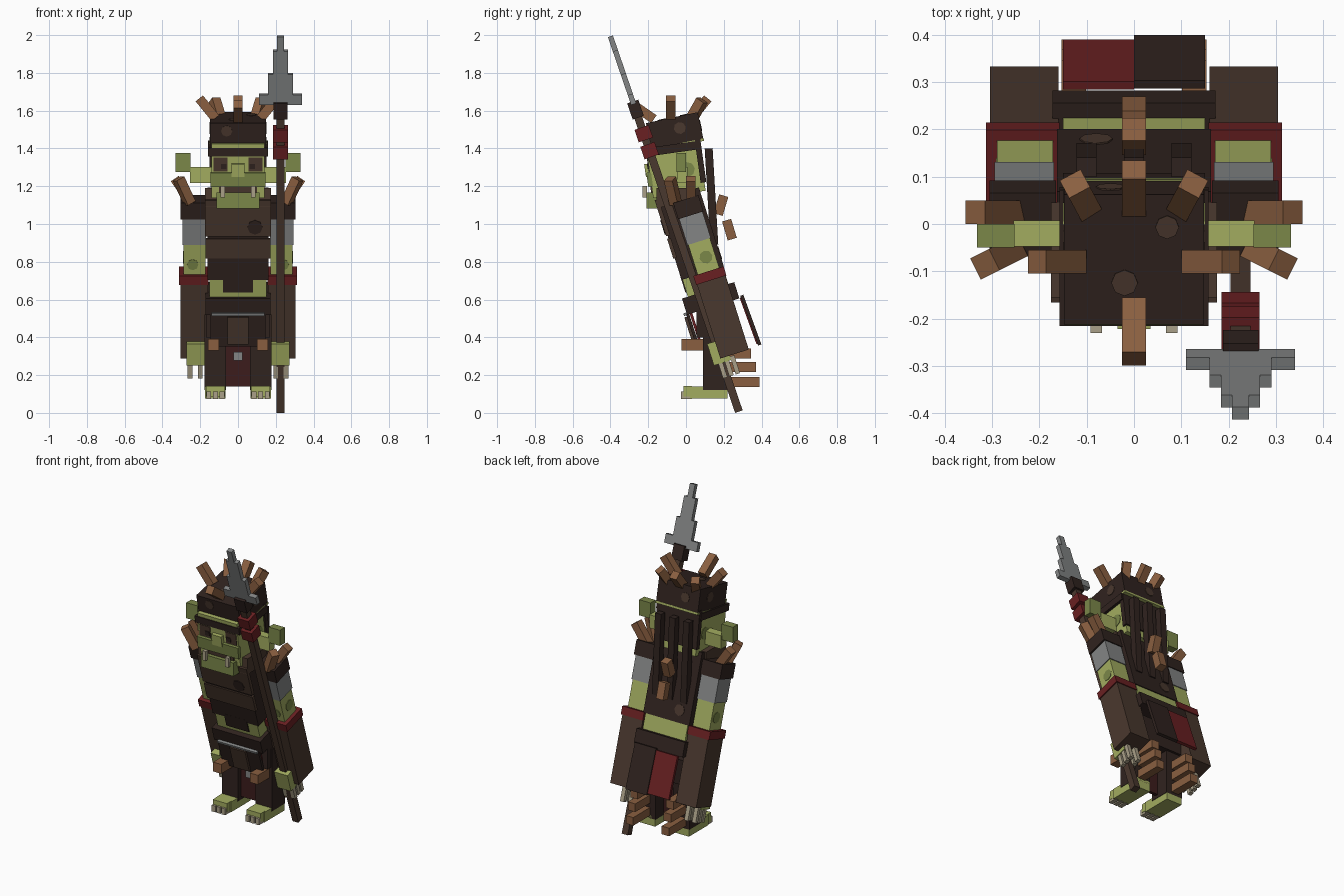
import bpy, bmesh
from math import radians
from mathutils import Matrix, Vector

cube = bpy.data.objects.get("Cube")
if cube:
    bpy.data.objects.remove(cube, do_unlink=True)


def material(name, code):
    rgb = [int(code[i:i + 2], 16) / 255 for i in (0, 2, 4)]
    col = [c / 12.92 if c < 0.04 else ((c + 0.055) / 1.055) ** 2.4 for c in rgb] + [1]
    m = bpy.data.materials.new(name)
    m.use_nodes = True
    m.diffuse_color = col
    m.node_tree.nodes["Principled BSDF"].inputs["Base Color"].default_value = col
    return m


black = material("black leather", "30231f")
brown = material("brown cloth", "4a382e")
red = material("red cloth", "6a2022")
dark_red = material("dark red cloth", "3c1c1c")
green = material("green skin", "a2ac60")
moss = material("dark green skin", "7b8749")
steel = material("grey steel", "838585")
horn = material("brown horn", "8a5f40")
bone = material("pale bone", "aaa088")


def frame(y, z, tilt=0, x=0):
    return Matrix.Translation((x, y, z)) @ Matrix.Rotation(radians(tilt), 4, 'X')


WORLD = Matrix.Identity(4)


def finish(name, bm, mat, matrix):
    mesh = bpy.data.meshes.new(name)
    bm.transform(matrix)
    bm.to_mesh(mesh)
    bm.free()
    mesh.materials.append(mat)
    ob = bpy.data.objects.new(name, mesh)
    bpy.context.collection.objects.link(ob)


def box(name, mat, size, loc=(0, 0, 0), fr=WORLD):
    bm = bmesh.new()
    bmesh.ops.create_cube(bm, size=1)
    finish(name, bm, mat, fr @ Matrix.Translation(loc) @ Matrix.Diagonal((*size, 1)))


def spike(name, base, tip, width=0.05, mat=horn):
    a, b = Vector(base), Vector(tip)
    turn = (b - a).to_track_quat('Z', 'Y').to_matrix().to_4x4()
    box(name, mat, (width, width, (b - a).length), fr=Matrix.Translation((a + b) / 2) @ turn)


def spot(name, mat, radius, loc, axis, fr=WORLD):
    """Thin eight-sided patch facing along an axis."""
    bm = bmesh.new()
    bmesh.ops.create_cone(bm, cap_ends=True, segments=8, radius1=radius, radius2=radius, depth=0.006)
    turn = Vector(axis).to_track_quat('Z', 'Y').to_matrix().to_4x4()
    finish(name, bm, mat, fr @ Matrix.Translation(loc) @ turn)


# Torso, leaning forward
torso = frame(0.126, 0.62, 17.5)
box("belly", green, (0.3, 0.225, 0.16), (0, 0, 0.07), torso)
box("vest", black, (0.325, 0.235, 0.44), (0, 0, 0.345), torso)
box("lower_chest_plate", brown, (0.345, 0.02, 0.11), (0, -0.115, 0.3), torso)
box("upper_chest_plate", brown, (0.35, 0.022, 0.2), (0, -0.115, 0.47), torso)
box("vest_fringe", black, (0.16, 0.02, 0.09), (0, -0.108, 0.1), torso)
box("belt", black, (0.345, 0.29, 0.09), (0, 0, -0.015), torso)
spot("chest_patch", black, 0.04, (0.09, -0.127, 0.42), (0, -1, 0), torso)
spot("back_patch", brown, 0.035, (-0.08, 0.118, 0.2), (0, 1, 0), torso)
spike("upper_back_bone", (0, 0.17, 1.05), (0, 0.2, 1.15))
spike("lower_back_bone", (0, 0.245, 0.92), (0, 0.215, 1.02))

# Skirt panels
back_skirt = frame(0.34, 0.49, 20)
box("back_skirt_black", black, (0.15, 0.018, 0.28), (0.075, 0.003, 0), back_skirt)
box("back_skirt_red", red, (0.15, 0.018, 0.26), (-0.075, -0.003, 0), back_skirt)
front_skirt = frame(0.035, 0.44, 17.5)
box("front_skirt", black, (0.29, 0.016, 0.18), (0, 0, 0), front_skirt)
box("front_skirt_lining", red, (0.27, 0.014, 0.18), (0, 0.018, 0), front_skirt)
box("front_flap", brown, (0.11, 0.016, 0.15), (0, -0.014, 0), front_skirt)
box("belt_chain", steel, (0.28, 0.018, 0.014), (0, -0.012, 0.09), front_skirt)
box("hips", black, (0.34, 0.18, 0.16), (0, 0.145, 0.48))
box("loincloth", dark_red, (0.13, 0.02, 0.26), (0, 0.13, 0.27))
box("loincloth_buckle", steel, (0.05, 0.01, 0.045), (0, 0.116, 0.3))

# Head with hood
head = frame(-0.055, 1.3, 8)
box("head", green, (0.28, 0.28, 0.29), (0, 0, 0), head)
box("brow_band", black, (0.315, 0.29, 0.045), (0, 0, 0.1), head)
box("head_back_cover", black, (0.3, 0.03, 0.24), (0, 0.135, 0.02), head)
box("cheek_band", moss, (0.29, 0.025, 0.075), (0, -0.145, -0.045), head)
box("nose", green, (0.07, 0.035, 0.07), (0, -0.145, 0.005), head)
box("mouth", brown, (0.2, 0.012, 0.06), (0, -0.141, -0.11), head)
box("jaw", moss, (0.23, 0.19, 0.085), (0, -0.115, 1.125))
box("collar", brown, (0.35, 0.2, 0.1), (0, -0.055, 1.14))
hood = frame(-0.06, 1.492, 12)
box("hood", black, (0.295, 0.28, 0.145), (0, 0, 0), hood)
box("hood_hem", green, (0.3, 0.285, 0.014), (0, 0, -0.076), hood)
spot("hood_top_patch", brown, 0.028, (-0.02, -0.05, 0.073), (0, 0, 1), hood)
spot("hood_top_patch", brown, 0.025, (0.07, 0.07, 0.073), (0, 0, 1), hood)
spot("hood_front_patch", brown, 0.03, (-0.06, -0.14, 0.03), (0, -1, 0), hood)
spot("hood_back_patch", brown, 0.03, (-0.05, 0.14, 0), (0, 1, 0), hood)
spike("front_crest", (0, -0.17, 1.555), (0, -0.285, 1.635))
spike("back_crest", (0, 0.03, 1.56), (0, 0.115, 1.665))
for x in (-0.1, 0, 0.1):
    spike("braid", (x, 0.15, 0.89), (x, 0.12, 1.4), 0.042, black)

# Paired parts
arm = frame(0.0, 1.127, 17.5)
leg_spikes = ((0.315, 0.345), (0.243, 0.37), (0.163, 0.39))
for s, side in ((1, "left_"), (-1, "right_")):
    # Face and head ornaments
    box(side + "eye_patch", brown, (0.075, 0.01, 0.075), (s * 0.092, -0.139, 0.035), head)
    box(side + "eye", black, (0.03, 0.012, 0.028), (s * 0.075, -0.142, 0.025), head)
    box(side + "tusk", bone, (0.024, 0.024, 0.06), (s * 0.08, -0.218, 1.17))
    box(side + "ear", green, (0.12, 0.055, 0.085), (s * 0.195, -0.02, 1.26))
    box(side + "ear_tip", moss, (0.08, 0.05, 0.1), (s * 0.292, -0.025, 1.325))
    spot(side + "temple_patch", moss, 0.04, (s * 0.14, 0.06, -0.02), (s, 0, 0), head)
    spot(side + "hood_patch", brown, 0.032, (s * 0.147, 0.03, 0.01), (s, 0, 0), hood)
    spike(side + "side_crest", (s * 0.12, -0.08, 1.56), (s * 0.205, -0.08, 1.665))
    spike(side + "rear_crest", (s * 0.09, 0.02, 1.54), (s * 0.125, 0.085, 1.655))

    # Arm, from the shoulder down to the fingers
    box(side + "shoulder_cap", black, (0.14, 0.14, 0.09), (s * 0.235, 0, -0.04), arm)
    box(side + "arm_guard", steel, (0.125, 0.13, 0.15), (s * 0.232, 0, -0.155), arm)
    box(side + "upper_arm", green, (0.118, 0.12, 0.2), (s * 0.23, 0, -0.31), arm)
    box(side + "sleeve_band", red, (0.155, 0.168, 0.05), (s * 0.235, 0, -0.42), arm)
    box(side + "sleeve", brown, (0.145, 0.158, 0.42), (s * 0.232, 0, -0.645), arm)
    spot(side + "arm_patch", moss, 0.035, (s * 0.289, 0.01, -0.32), (s, 0, 0), arm)
    spot(side + "arm_front_patch", moss, 0.03, (s * 0.24, -0.06, -0.34), (0, -1, 0), arm)
    box(side + "hand", green, (0.095, 0.095, 0.12), (s * 0.225, -0.075, -0.82), arm)
    for x in (0.2, 0.255):
        for y in (-0.085, -0.05, -0.015):
            box(side + "finger", bone, (0.026, 0.024, 0.1), (s * x, y, -0.91), arm)
    spike(side + "front_shoulder_spike", (s * 0.255, -0.055, 1.11), (s * 0.315, -0.085, 1.24))
    spike(side + "rear_shoulder_spike", (s * 0.245, 0.025, 1.11), (s * 0.335, 0.025, 1.24))

    # Leg and foot
    box(side + "leg", black, (0.115, 0.13, 0.4), (s * 0.12, 0.155, 0.32))
    box(side + "foot", green, (0.11, 0.2, 0.065), (s * 0.12, 0.12, 0.108))
    for x in (0.085, 0.12, 0.155):
        box(side + "toe", bone, (0.026, 0.06, 0.04), (s * x, 0.003, 0.093))
    box(side + "toe_base", green, (0.1, 0.045, 0.055), (s * 0.12, 0.01, 0.115))
    box(side + "knee_spike", horn, (0.058, 0.13, 0.06), (s * 0.13, 0.04, 0.36))
    for z, end in leg_spikes:
        box(side + "calf_spike", horn, (0.052, end - 0.2, 0.052), (s * 0.127, end / 2 + 0.1, z))

# Spear, tilted with the arm
spear = frame(0.28, 0.007, 18.9, 0.225)
box("spear_shaft", brown, (0.042, 0.042, 1.72), (0, 0, 0.86), spear)
for z in (1.46, 1.555):
    box("spear_wrap", red, (0.08, 0.08, 0.07), (0, 0, z), spear)
box("spear_socket", black, (0.075, 0.062, 0.09), (0, 0, 1.69), spear)
for width, low, high in ((0.23, 1.72, 1.775), (0.13, 1.77, 1.89), (0.082, 1.88, 2.02), (0.036, 2.01, 2.1)):
    box("spear_blade", steel, (width, 0.028, high - low), (0, 0, (low + high) / 2), spear)
